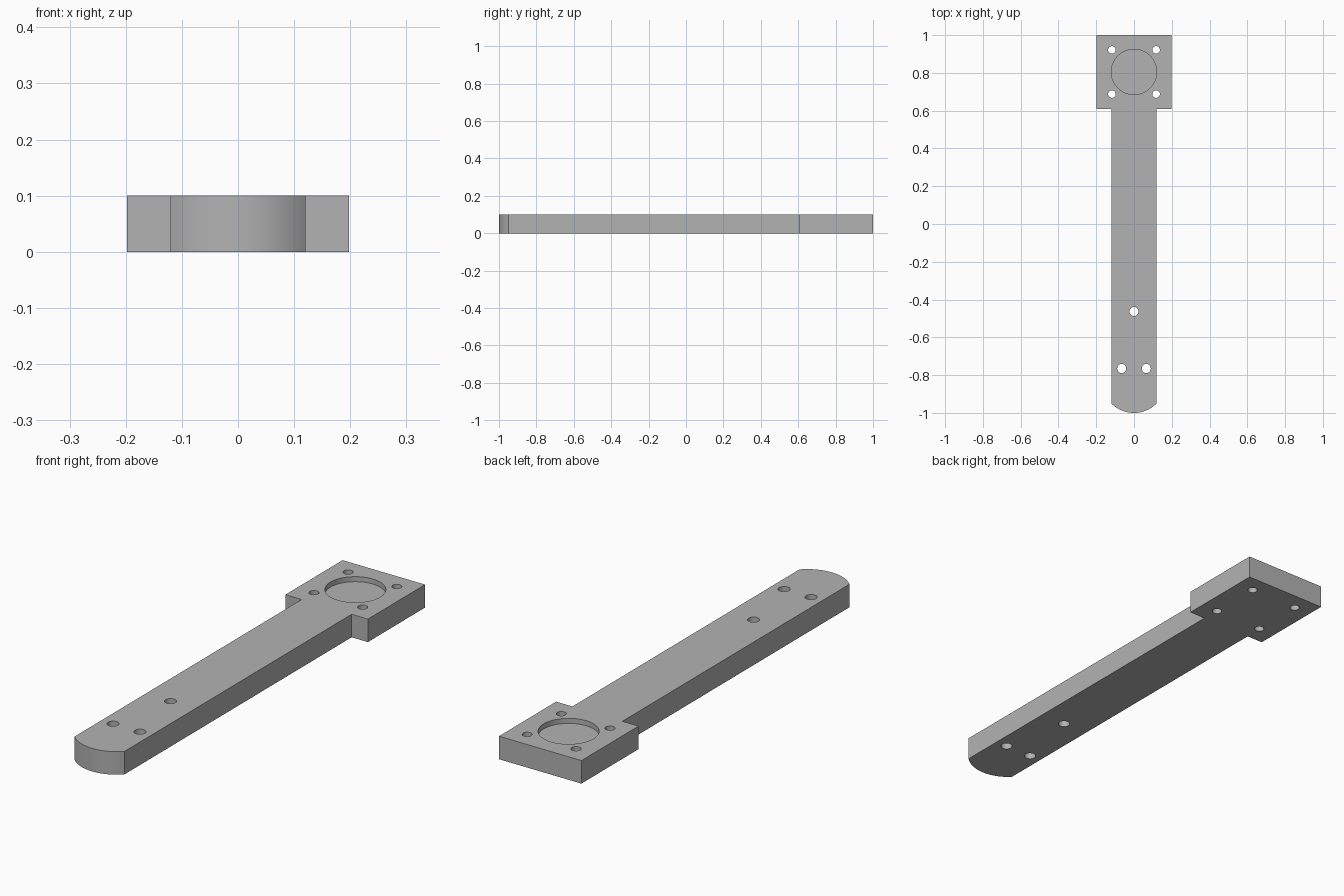
import bpy, bmesh, math

cube = bpy.data.objects.get("Cube")
if cube:
    bpy.data.objects.remove(cube, do_unlink=True)

THICK = 0.10
ARM_HALF, PLATE_HALF = 0.12, 0.198
TIP_Y, ARC_Y, PLATE_Y = -1.0, -0.95, 0.608
CENTRE_Y, HOLE_OFF = 0.805, 0.117
RECESS_DEPTH = 0.022

grey = bpy.data.materials.new("plain grey")
grey.use_nodes = True
colour = (0.45, 0.45, 0.45, 1)
grey.diffuse_color = colour
grey.node_tree.nodes["Principled BSDF"].inputs["Base Color"].default_value = colour


def add_object(name, bm):
    mesh = bpy.data.meshes.new(name)
    bm.to_mesh(mesh)
    bm.free()
    obj = bpy.data.objects.new(name, mesh)
    bpy.context.collection.objects.link(obj)
    mesh.materials.append(grey)
    return obj


def prism(name, outline, height):
    """Extrude a counter-clockwise outline upwards from z = 0."""
    bm = bmesh.new()
    face = bm.faces.new([bm.verts.new((x, y, 0)) for x, y in outline])
    top = bmesh.ops.extrude_face_region(bm, geom=[face])["geom"]
    bmesh.ops.translate(bm, vec=(0, 0, height),
                        verts=[v for v in top if isinstance(v, bmesh.types.BMVert)])
    bmesh.ops.recalc_face_normals(bm, faces=bm.faces)
    return add_object(name, bm)


def drill(target, x, y, radius, z_low, sides):
    """Cut a round hole from above the top face down to z_low."""
    depth = THICK + 0.05 - z_low
    bpy.ops.mesh.primitive_cylinder_add(vertices=sides, radius=radius, depth=depth,
                                        location=(x, y, z_low + depth / 2))
    cutter = bpy.context.object
    cutter.name = "hole_cutter"
    cutter.hide_render = True
    bpy.ops.object.select_all(action="DESELECT")
    target.select_set(True)
    bpy.context.view_layer.objects.active = target
    mod = target.modifiers.new("hole", "BOOLEAN")
    mod.operation = "DIFFERENCE"
    mod.solver = "EXACT"
    mod.object = cutter
    bpy.ops.object.modifier_apply(modifier=mod.name)
    bpy.data.objects.remove(cutter, do_unlink=True)


# Rounded tip of the arm, from left to right
sag = ARC_Y - TIP_Y
radius = (ARM_HALF ** 2 + sag ** 2) / (2 * sag)
half_angle = math.asin(ARM_HALF / radius)
STEPS = 24
outline = []
for i in range(STEPS + 1):
    a = half_angle * (2 * i / STEPS - 1)
    outline.append((radius * math.sin(a), TIP_Y + radius * (1 - math.cos(a))))

# Straight arm running into the square mounting plate
right_side = [(ARM_HALF, PLATE_Y), (PLATE_HALF, PLATE_Y), (PLATE_HALF, 1.0)]
outline += right_side + [(-x, y) for x, y in reversed(right_side)]
arm = prism("mounting_arm", outline, THICK)

# Shallow round recess and four corner screw holes in the plate
drill(arm, 0, CENTRE_Y, 0.12, THICK - RECESS_DEPTH, 64)
for sx in (-1, 1):
    for sy in (-1, 1):
        drill(arm, sx * HOLE_OFF, CENTRE_Y + sy * HOLE_OFF, 0.02, -0.05, 32)

# Three bolt holes near the rounded tip
for x, y in ((0, -0.463), (-0.065, -0.765), (0.065, -0.765)):
    drill(arm, x, y, 0.024, -0.05, 32)

bpy.ops.object.shade_smooth_by_angle(angle=math.radians(30))
